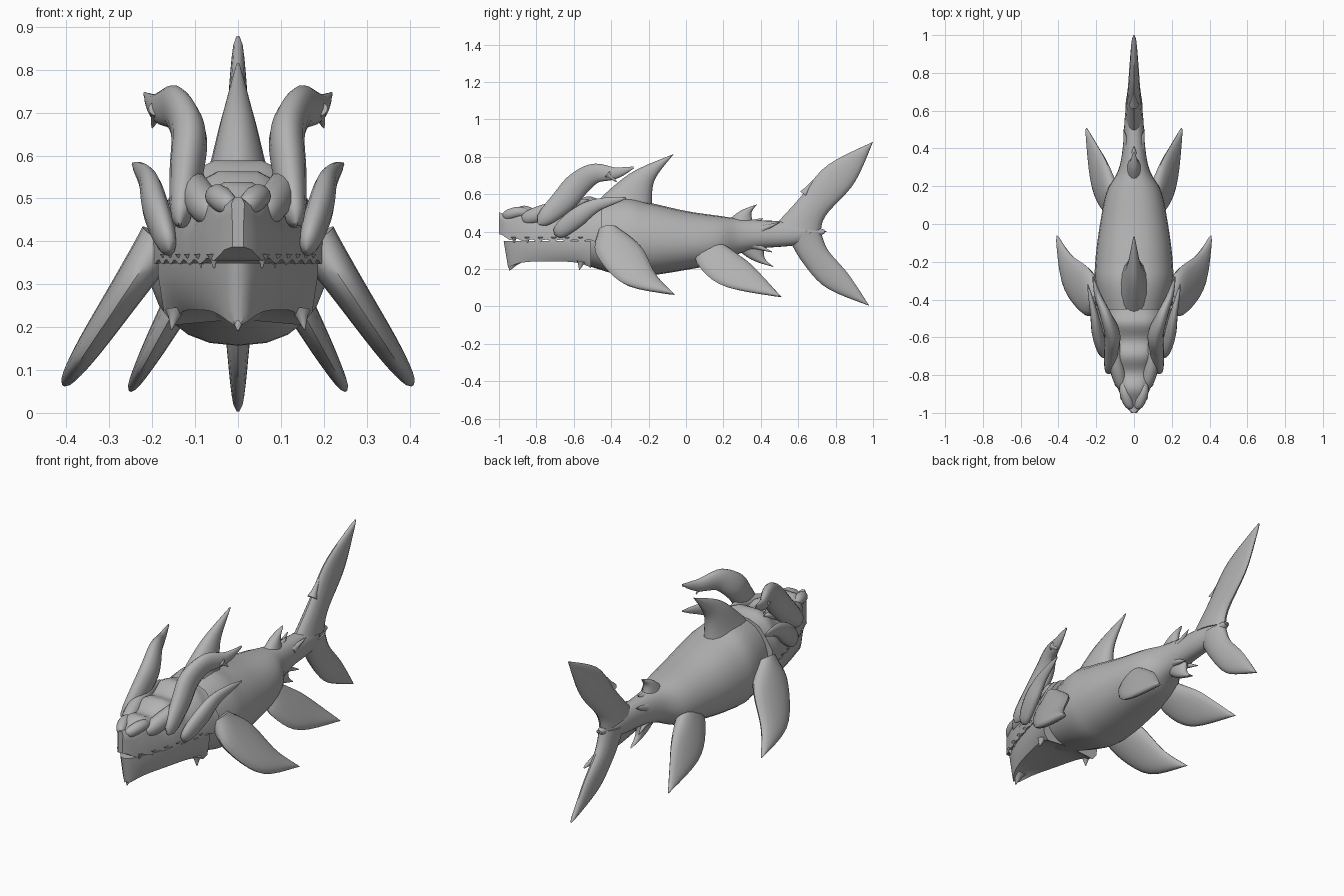
import bpy, bmesh, math
from mathutils import Vector

if "Cube" in bpy.data.objects:
    bpy.data.objects.remove(bpy.data.objects["Cube"])

GREY = (.45, .45, .45, 1)
hide = bpy.data.materials.new("grey_hide")
hide.use_nodes = True
hide.diffuse_color = GREY
hide.node_tree.nodes["Principled BSDF"].inputs["Base Color"].default_value = GREY


def curve(points, steps):
    """Sample a smooth curve that passes through the points."""
    points = [Vector(point) for point in points]
    last = len(points) - 1
    samples = []
    for step in range(steps + 1):
        place = last * step / steps
        i = min(int(place), last - 1)
        t = place - i
        start, end = points[i], points[i + 1]
        leave = (end - points[max(i - 1, 0)]) / 2
        arrive = (points[min(i + 2, last)] - start) / 2
        ease = t * t * (3 - 2 * t)
        samples.append(start.lerp(end, ease) + leave * t * (1 - t) ** 2 - arrive * t * t * (1 - t))
    return samples


def loft(name, rings, mirror=False):
    """Skin a list of closed rings and cap both ends."""
    bm = bmesh.new()
    grid = [[bm.verts.new(point) for point in ring] for ring in rings]
    for near, far in zip(grid, grid[1:]):
        for i in range(len(near)):
            bm.faces.new((near[i - 1], near[i], far[i], far[i - 1]))
    bm.faces.new(grid[0])
    bm.faces.new(grid[-1])
    bmesh.ops.recalc_face_normals(bm, faces=bm.faces)
    mesh = bpy.data.meshes.new(name)
    bm.to_mesh(mesh)
    bm.free()
    mesh.materials.append(hide)
    part = bpy.data.objects.new(name, mesh)
    bpy.context.collection.objects.link(part)
    bpy.ops.object.select_all(action="DESELECT")
    part.select_set(True)
    bpy.context.view_layer.objects.active = part
    bpy.ops.object.shade_smooth_by_angle(angle=math.radians(45))
    if mirror:
        part.modifiers.new("Mirror", "MIRROR")


def circle(count):
    """Cosine and sine of evenly spaced angles."""
    angles = [math.tau * i / count for i in range(count)]
    return [(math.cos(angle), math.sin(angle)) for angle in angles]


def mirrored_ring(y, side):
    """Close a half section of (x, z) points across the middle."""
    return [(x, y, z) for x, z in side] + [(-x, y, z) for x, z in reversed(side)]


def fin(name, lead, trail, thick, outward=0, splay=0, taper=.6):
    """Lens-section blade between two (y, z) edges that meet at the tip."""
    steps = 16
    normal = Vector((1, 0, splay)).normalized()
    rings = []
    edges = zip(curve(lead, steps), curve(trail + lead[-1:], steps))
    for step, (front, back) in enumerate(edges):
        half = thick * (1 - step / steps) ** taper + .003
        ring = []
        for across, through in circle(16):
            y, z = front.lerp(back, (1 - across) / 2)
            ring.append(Vector((outward - splay * z, y, z)) + normal * half * through)
        rings.append(ring)
    # Keep a little width at the tip so that the cap is a real face
    rings[-1] = [point.lerp(other, .05) for point, other in zip(rings[-1], rings[-2])]
    loft(name, rings, mirror=splay > 0)


def tube(name, path, radii, flat, mirror):
    """Oval tube along a path, narrowed sideways by the flat factor."""
    rings = []
    for i, centre in enumerate(path):
        along = path[min(i + 1, len(path) - 1)] - path[max(i - 1, 0)]
        up = along.cross(Vector((1, 0, 0))).normalized()
        rings.append([centre + Vector((radii[i] * flat * c, 0, 0)) + up * radii[i] * s
                      for c, s in circle(14)])
    loft(name, rings, mirror)


def horn(name, points, size, flat=.6):
    """Curved horn that swells near the root and tapers to a point."""
    steps = 24
    radii = [size * max(math.sin(math.pi * (i / steps) ** .6), .05) ** .8 for i in range(steps + 1)]
    tube(name, curve(points, steps), radii, flat, True)


def spike(name, base, tip, radius, mirror=True):
    """Short cone with a slightly hollow side."""
    path = curve([base, tip], 3)
    tube(name, path, [radius, radius * .6, radius * .3, .002], 1, mirror)


# Body: y, half width, top, bottom
stations = [(-.65, .12, .52, .26), (-.35, .2, .58, .165), (-.2, .205, .555, .165),
            (0, .18, .51, .195), (.17, .145, .485, .23), (.28, .085, .47, .28),
            (.4, .06, .46, .31), (.6, .045, .45, .33), (.74, .015, .41, .39)]
rings = []
for y, width, top, low in curve(stations, 40):
    middle = low + (top - low) * .45
    ring = []
    for c, s in circle(24):
        reach = top - middle if s > 0 else middle - low
        ring.append((width * math.copysign(abs(c) ** .85, c), y, middle + reach * s))
    rings.append(ring)
loft("body", rings)

# Skull and lower jaw share a wedge plan that widens from the snout backwards
skull, jaw = [], []
STEPS = 28
for step in range(STEPS + 1):
    back = step / STEPS
    wedge = (back + .01) ** .6
    y = back * .55 - 1
    lip, crown = .2 * wedge, .12 * wedge ** .75
    top = .505 + .08 * back + .015 * math.sin(20 * back - 3)
    low = .352 + .035 * (1 - back) ** 12 + .006 * math.sin(back * 45)
    tall = top - low
    skull.append(mirrored_ring(y, [
        (crown * .5, top), (crown, top - tall * .12), ((crown + lip) / 2, top - tall * .35),
        (lip, low + tall * .35), (lip, low), (lip * .4, low)]))
    width = .185 * wedge
    # The jaw hangs lower at the chin and at the hinge, and leans back at the front
    chin = .24 - .035 * (2 * back - 1) ** 4
    slope = .025 * (1 - back)
    ring = mirrored_ring(y * .85 - .125, [
        (width, .35), (width, .32), (width * .93, chin + .03), (width * .8, chin),
        (width * .2, chin + .01)])
    jaw.append([(x, depth + slope * (.35 - z) / .15, z) for x, depth, z in ring])
loft("skull", skull)
loft("lower_jaw", jaw)
spike("chin_spike", (0, -.91, .25), (0, -.945, .192), .035, mirror=False)
spike("jaw_corner_spike", (.145, -.56, .24), (.155, -.57, .195), .025)

# Low, blunt teeth along the upper lip
TEETH = 6
for i in range(TEETH):
    back = (i + 1) / (TEETH + 1)
    x, y = .18 * back ** .6, back * .5 - .99
    spike("tooth", (x, y, .37), (x, y, .338), .018)

# Horns, brows and snout
horn("upper_horn", [(.135, -.79, .44), (.12, -.66, .56), (.115, -.58, .65), (.145, -.49, .71),
                    (.19, -.38, .712), (.217, -.28, .743)], .07)
spike("horn_hook", (.185, -.42, .71), (.2, -.37, .665), .024)
horn("cheek_horn", [(.16, -.7, .38), (.19, -.59, .47), (.21, -.48, .54), (.245, -.32, .58)], .052)
horn("brow_ridge", [(.06, -.88, .46), (.1, -.7, .52), (.1, -.52, .57)], .045, flat=.9)
horn("snout_ridge", [(.02, -.98, .48), (.05, -.88, .505), (.05, -.79, .47)], .03, flat=1)

# Fins along the middle
fin("dorsal_fin", [(-.5, .54), (-.3, .71), (-.065, .815)], [(-.18, .52), (-.17, .67)], .08, taper=1.2)
fin("small_dorsal_fin", [(.2, .44), (.29, .51), (.38, .545)], [(.36, .44), (.35, .5)], .04, taper=1)
fin("small_belly_fin", [(.24, .33), (.35, .25), (.47, .21)], [(.42, .33), (.42, .26)], .035, taper=1)

# Paired swimming fins
fin("front_fin", [(-.47, .4), (-.48, .28), (-.33, .12), (-.06, .063)],
    [(-.36, .41), (-.24, .32), (-.16, .17)], .05, outward=.45, splay=.67)
fin("rear_fin", [(.06, .33), (.06, .23), (.2, .11), (.51, .05)],
    [(.2, .33), (.33, .24), (.42, .15)], .04, outward=.28, splay=.55)

# Forked tail
fin("upper_tail_fin", [(.48, .44), (.6, .57), (.75, .75), (1, .88)],
    [(.72, .4), (.75, .49), (.9, .66)], .042)
fin("lower_tail_fin", [(.54, .38), (.62, .24), (.75, .1), (.98, .003)],
    [(.72, .4), (.76, .3), (.87, .17)], .042)

# Spines around the tail root
spike("tail_top_spine", (0, .35, .44), (0, .41, .47), .03, mirror=False)
spike("tail_side_spine", (.035, .4, .41), (.055, .5, .45), .025)
spike("tail_low_spine", (.025, .36, .33), (.04, .46, .29), .025)
spike("tail_notch_spine", (0, .63, .6), (0, .695, .69), .025, mirror=False)
spike("tail_end_spine", (0, .64, .4), (0, .75, .4), .04, mirror=False)
